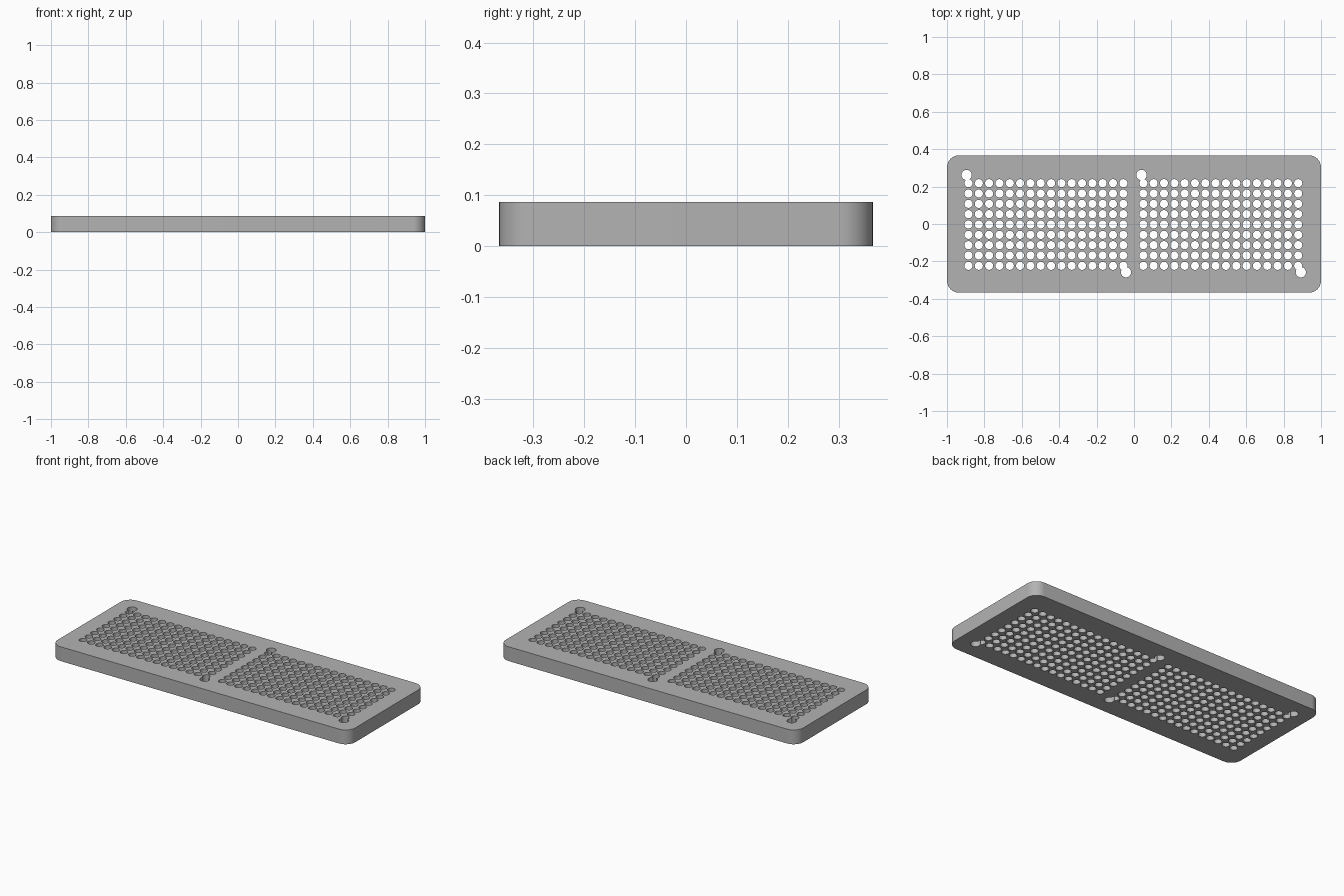
import bpy
import bmesh
from math import radians
from mathutils import Matrix

cube = bpy.data.objects.get("Cube")
if cube:
    bpy.data.objects.remove(cube, do_unlink=True)

WIDTH, DEPTH, HEIGHT = 2.0, 0.734, 0.087
CORNER = 0.065
PITCH = 0.0552
COLS, ROWS = 16, 9
PIN_R, BOLT_R = 0.0217, 0.0275

grey = bpy.data.materials.new("mid grey")
grey.use_nodes = True
colour = (0.45, 0.45, 0.45, 1)
grey.diffuse_color = colour
grey.node_tree.nodes["Principled BSDF"].inputs["Base Color"].default_value = colour


def make_object(name, bm):
    mesh = bpy.data.meshes.new(name)
    bm.to_mesh(mesh)
    bm.free()
    mesh.materials.append(grey)
    obj = bpy.data.objects.new(name, mesh)
    bpy.context.collection.objects.link(obj)
    return obj


def hole_cutter(name, centres, radius):
    bm = bmesh.new()
    for x, y in centres:
        bmesh.ops.create_cone(bm, cap_ends=True, segments=24, radius1=radius,
                              radius2=radius, depth=HEIGHT * 2,
                              matrix=Matrix.Translation((x, y, HEIGHT / 2)))
    obj = make_object(name, bm)
    obj.hide_render = True
    return obj


# Slab with rounded vertical corners
bm = bmesh.new()
bmesh.ops.create_cube(bm, size=1, matrix=Matrix.Translation((0, 0, HEIGHT / 2))
                      @ Matrix.Diagonal((WIDTH, DEPTH, HEIGHT, 1)))
uprights = [e for e in bm.edges
            if abs(e.verts[0].co.z - e.verts[1].co.z) > HEIGHT / 2]
bmesh.ops.bevel(bm, geom=uprights, offset=CORNER, segments=10, profile=0.5,
                affect='EDGES')
plate = make_object("perforated_plate", bm)

# Two fields of small holes, each with two larger holes at opposite corners
pins, bolts = [], []
for left in (-0.885, 0.050):
    pins += [(left + c * PITCH, -0.2235 + r * PITCH)
             for c in range(COLS) for r in range(ROWS)]
    bolts += [(left - 0.010, 0.262), (left + 0.842, -0.258)]

bpy.context.view_layer.objects.active = plate
plate.select_set(True)
for cutter in (hole_cutter("pin_hole_cutter", pins, PIN_R),
               hole_cutter("bolt_hole_cutter", bolts, BOLT_R)):
    mod = plate.modifiers.new("holes", 'BOOLEAN')
    mod.operation = 'DIFFERENCE'
    mod.solver = 'EXACT'
    mod.object = cutter
    bpy.ops.object.modifier_apply(modifier=mod.name)
    bpy.data.objects.remove(cutter, do_unlink=True)

bpy.ops.object.shade_smooth_by_angle(angle=radians(35))
